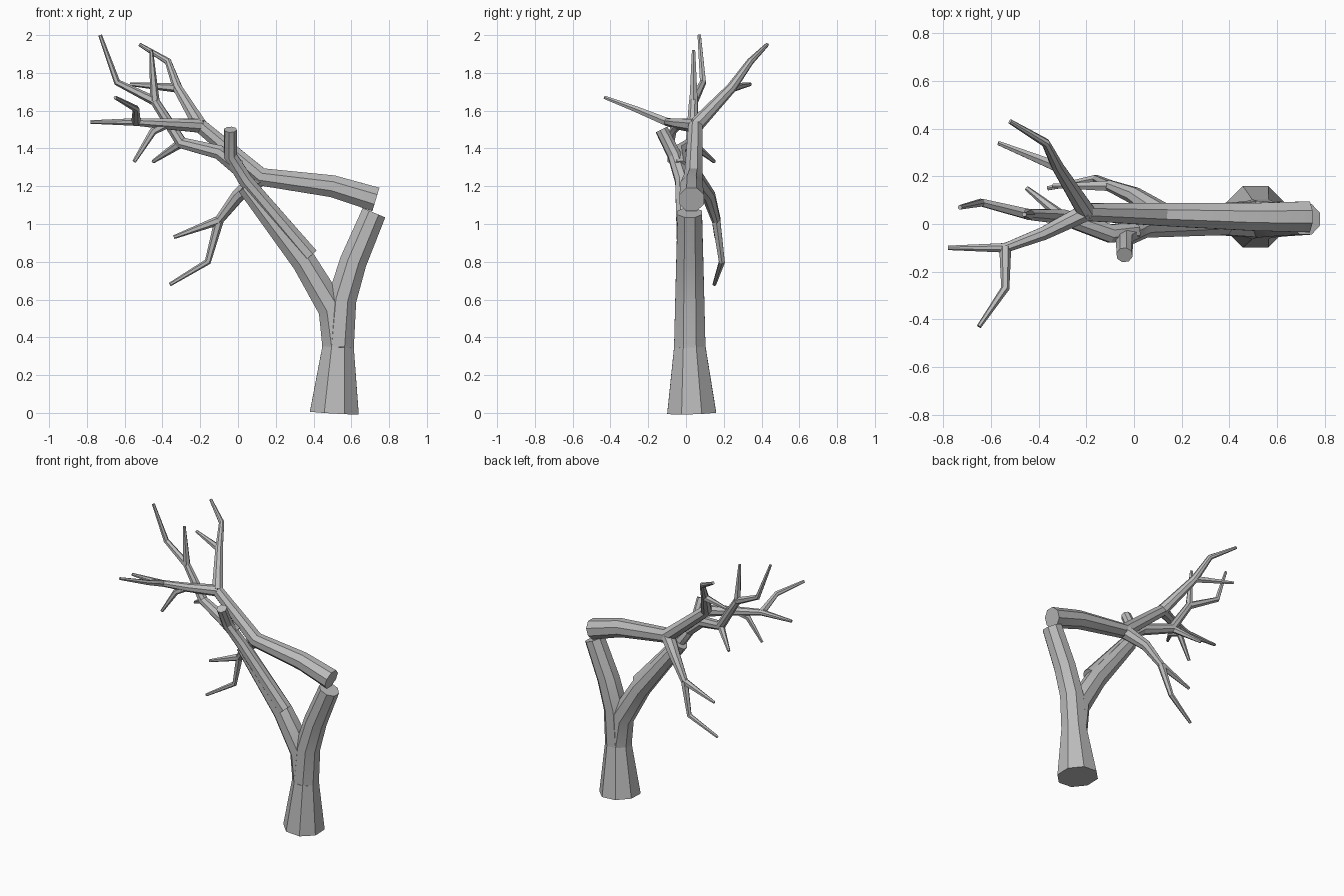
import bpy, bmesh, math
from mathutils import Vector

cube = bpy.data.objects.get("Cube")
if cube:
    bpy.data.objects.remove(cube, do_unlink=True)

grey = (.5, .5, .5, 1)
bark = bpy.data.materials.new("grey_bark")
bark.use_nodes = True
bark.diffuse_color = grey
bark.node_tree.nodes["Principled BSDF"].inputs["Base Color"].default_value = grey


def path_tangent(points, index):
    """Average direction of the segments that meet at one point of the path."""
    before = points[max(index - 1, 0)]
    here = points[index]
    after = points[min(index + 1, len(points) - 1)]
    return ((here - before).normalized() + (after - here).normalized()).normalized()


def add_limb(name, start_radius, end_radius, *path, sides=8):
    """Faceted tube along a path, tapering evenly with the distance travelled."""
    points = [Vector(point) for point in path]
    total = sum((after - before).length for before, after in zip(points, points[1:]))
    bm = bmesh.new()
    rings = []
    travelled = 0
    across = Vector((0, 1, 0))
    for index, point in enumerate(points):
        if index:
            travelled += (point - points[index - 1]).length
        radius = start_radius + (end_radius - start_radius) * travelled / total
        tangent = path_tangent(points, index)
        across = (across - tangent * across.dot(tangent)).normalized()
        upward = tangent.cross(across)
        ring = []
        for step in range(sides):
            angle = math.tau * (step + .5) / sides
            offset = across * math.cos(angle) + upward * math.sin(angle)
            ring.append(bm.verts.new(point + offset * radius))
        rings.append(ring)
    for lower, upper in zip(rings, rings[1:]):
        for step in range(sides):
            following = (step + 1) % sides
            bm.faces.new((lower[step], lower[following], upper[following], upper[step]))
    bm.faces.new(rings[0])
    bm.faces.new(rings[-1])
    bmesh.ops.recalc_face_normals(bm, faces=bm.faces)
    mesh = bpy.data.meshes.new(name)
    bm.to_mesh(mesh)
    bm.free()
    mesh.materials.append(bark)
    limb = bpy.data.objects.new(name, mesh)
    bpy.context.collection.objects.link(limb)
    bpy.ops.object.select_all(action='DESELECT')
    limb.select_set(True)
    bpy.context.view_layer.objects.active = limb
    bpy.ops.object.shade_smooth_by_angle(angle=math.radians(30))


def add_twig(name, *path):
    """Thin six-sided shoot that ends in a small blunt tip."""
    add_limb(name, twig_radius, tip_radius, *path, sides=6)


# Shared thicknesses
trunk_radius = .09
limb_radius = .05
branch_radius = .035
twig_radius = .025
tip_radius = .01

# Joints where limbs meet
waist = (.53, .02, .35)
elbow = (.12, .04, 1.25)
crown = (-.2, .05, 1.52)
knob = (-.04, -.06, 1.36)
inner_fork = (-.3, .03, 1.43)
inner_crown = (-.44, .04, 1.65)
front_bend = (-.38, -.04, 1.53)
front_fork = (-.54, -.1, 1.54)
back_fork = (-.32, .24, 1.72)
droop_fork = (-.1, .16, 1.02)

# Flared trunk with its snapped stub and leaning fork
add_limb("trunk", .14, trunk_radius, (.51, .03, 0), waist)
add_limb("snapped_stub", trunk_radius, .07, waist, (.55, .02, .6), (.61, .02, .8), (.72, .02, 1.06))
add_limb("leaning_fork", trunk_radius, limb_radius, waist, (.5, .02, .55), (.35, .02, .8), (.04, 0, 1.2))

# Split limb lying along the fork, with its inner branches
add_limb("split_limb", limb_radius, branch_radius, (.38, 0, .83), (.04, -.02, 1.23), knob, (-.04, -.13, 1.5))
add_limb("inner_branch", .045, twig_radius, (0, -.03, 1.3), (-.1, -.04, 1.38), inner_fork, inner_crown)
add_twig("inner_long_twig", inner_crown, (-.64, .09, 1.75), (-.73, .07, 2))
add_twig("inner_high_twig", inner_crown, (-.46, .04, 1.92))
add_twig("inner_low_twig", inner_fork, (-.45, .15, 1.33))

# Broken limb resting on the stub
add_limb("broken_limb", .07, .04, (.73, .03, 1.13), (.5, .03, 1.2), elbow, crown)

# Back branch
add_limb("back_branch", .04, tip_radius, crown, back_fork, (-.37, .34, 1.86), (-.52, .43, 1.95))
add_twig("back_twig", back_fork, (-.57, .34, 1.74))

# Front branch
add_limb("front_branch", .04, tip_radius, crown, front_bend, front_fork, (-.78, -.1, 1.54))
add_twig("front_long_twig", front_fork, (-.54, -.27, 1.61), (-.65, -.43, 1.67))
add_twig("front_low_twig", front_bend, (-.45, -.07, 1.49), (-.55, -.09, 1.33))

# Drooping branch
add_limb("drooping_branch", limb_radius, twig_radius, elbow, (0, .12, 1.15), droop_fork)
add_twig("drooping_long_twig", droop_fork, (-.16, .19, .8), (-.36, .15, .68))
add_twig("drooping_short_twig", droop_fork, (-.34, .16, .93))
